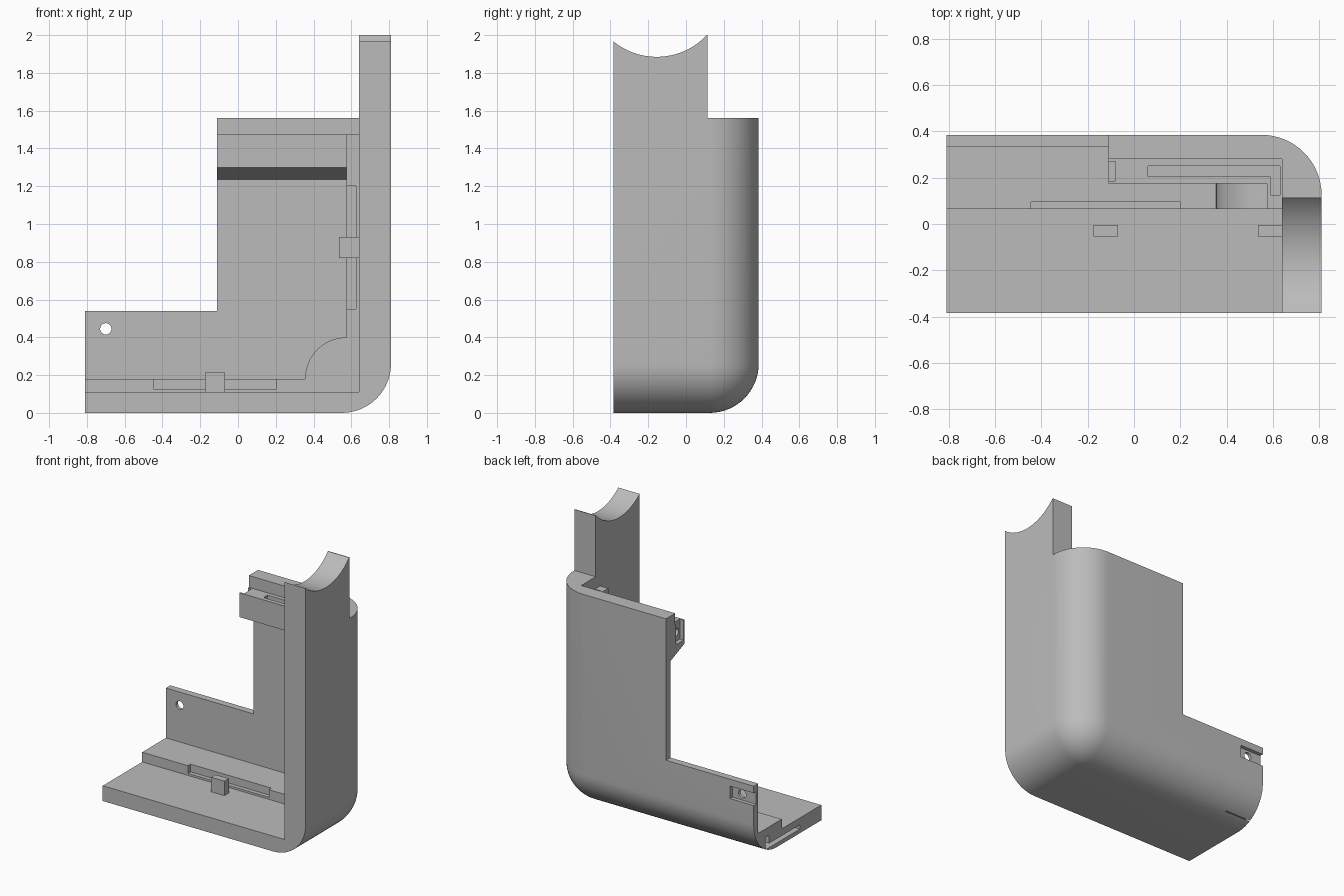
import bpy, bmesh, math
from mathutils import Vector

if "Cube" in bpy.data.objects:
    bpy.data.objects.remove(bpy.data.objects["Cube"])

GREY = (0.5, 0.5, 0.5, 1)
mat = bpy.data.materials.new("plain grey")
mat.use_nodes = True
mat.diffuse_color = GREY
mat.node_tree.nodes["Principled BSDF"].inputs["Base Color"].default_value = GREY


def finish(name, bm):
    bmesh.ops.recalc_face_normals(bm, faces=bm.faces)
    mesh = bpy.data.meshes.new(name)
    bm.to_mesh(mesh)
    bm.free()
    mesh.materials.append(mat)
    ob = bpy.data.objects.new(name, mesh)
    bpy.context.collection.objects.link(ob)
    return ob


def extrude(name, points, axis, lo, hi):
    """Extrude a profile of (x, z) points along y or (y, z) points along x."""
    place = (lambda p: (lo, p[0], p[1])) if axis == "x" else (lambda p: (p[0], lo, p[1]))
    shift = (hi - lo, 0, 0) if axis == "x" else (0, hi - lo, 0)
    bm = bmesh.new()
    face = bm.faces.new([bm.verts.new(place(p)) for p in points])
    out = bmesh.ops.extrude_face_region(bm, geom=[face])
    new = [v for v in out["geom"] if isinstance(v, bmesh.types.BMVert)]
    bmesh.ops.translate(bm, verts=new, vec=shift)
    return finish(name, bm)


def box_mesh(x, y, z):
    bm = bmesh.new()
    bmesh.ops.create_cube(bm, size=1)
    for v in bm.verts:
        v.co = [r[0] if c < 0 else r[1] for r, c in zip((x, y, z), v.co)]
    return bm


def box(name, x, y, z):
    return finish(name, box_mesh(x, y, z))


def arc(cx, cz, r, start, end, n):
    steps = [math.radians(start + (end - start) * i / n) for i in range(n + 1)]
    return [(cx + r * math.cos(a), cz + r * math.sin(a)) for a in steps]


def cut(ob, cutter):
    mod = ob.modifiers.new("cut", "BOOLEAN")
    mod.operation, mod.solver, mod.object = "DIFFERENCE", "EXACT", cutter
    bpy.context.view_layer.objects.active = ob
    bpy.ops.object.modifier_apply(modifier=mod.name)
    bpy.data.objects.remove(cutter)


# Outer shell: block with the three edges of the back, bottom, left corner rounded
bm = box_mesh((-0.81, 0.81), (-0.385, 0.385), (0, 2))
corner = max(bm.verts, key=lambda v: v.co.dot(Vector((1, 1, -1))))
bmesh.ops.bevel(bm, geom=list(corner.link_edges), offset=0.26, segments=16,
                profile=0.5, affect="EDGES")
shell = finish("corner_housing", bm)

# Outline: low end, rear top edge and scooped column top
cut(shell, box("cutter", (-1, -0.11), (-1, 1), (0.54, 3)))
cut(shell, box("cutter", (-1, 1), (0.115, 1), (1.56, 3)))
cut(shell, extrude("cutter", arc(-0.155, 2.248, 0.363, 0, 357, 119), "x", 0.3, 1))

# Front recess, top rebate, and inner cavity with a quarter round in its corner
cut(shell, box("cutter", (-1, 0.64), (-1, 0.065), (0.11, 3)))
cut(shell, box("cutter", (-1, 0.64), (-1, 0.28), (1.475, 3)))
curve = arc(0.575, 0.18, 0.22, 180, 90, 20)
for top, depth in ((3, 0.175), (1.235, 0.335)):
    cut(shell, extrude("cutter", [(-1, 0.18)] + curve + [(0.575, top), (-1, top)], "y", -1, depth))

# Sloped underside of the upper crossbar
cut(shell, extrude("cutter", [(0.335, 1.2), (0.335, 1.235), (0.175, 1.30), (0.1, 1.30), (0.1, 1.2)],
                   "x", -1, 0.575))

# Slots: floor ledge, side ledge, crossbar channel, base channel
slots = [
    ((-0.445, 0.2), (0, 0.095), (0.125, 0.3)),
    ((0.5, 0.625), (0, 0.095), (0.55, 1.2)),
    ((0.06, 0.63), (0.205, 0.25), (1.36, 1.6)),
    ((0.59, 0.63), (0.125, 0.22), (1.36, 1.6)),
    ((-1, -0.6), (-0.14, 0.25), (0.03, 0.06)),
    ((-1, -0.6), (0.21, 0.25), (0.04, 0.12)),
    # Shallow seats around the two screw holes
    ((-1, -0.62), (0.358, 1), (0.40, 0.49)),
    ((-1, -0.08), (0.185, 0.27), (1.33, 1.6)),
]
for ranges in slots:
    cut(shell, box("cutter", *ranges))

# Screw holes
cut(shell, extrude("cutter", arc(-0.70, 0.445, 0.03, 0, 345, 23), "y", 0.2, 1))
cut(shell, extrude("cutter", arc(0.228, 1.395, 0.028, 0, 345, 23), "x", -0.3, 0.1))

bpy.ops.object.select_all(action="DESELECT")
shell.select_set(True)
bpy.context.view_layer.objects.active = shell
bpy.ops.object.shade_smooth_by_angle(angle=math.radians(25))

# Locating tabs on the floor and on the side wall
box("floor_tab", (-0.175, -0.07), (-0.055, -0.005), (0.11, 0.215))
box("side_tab", (0.535, 0.64), (-0.055, -0.005), (0.82, 0.93))
